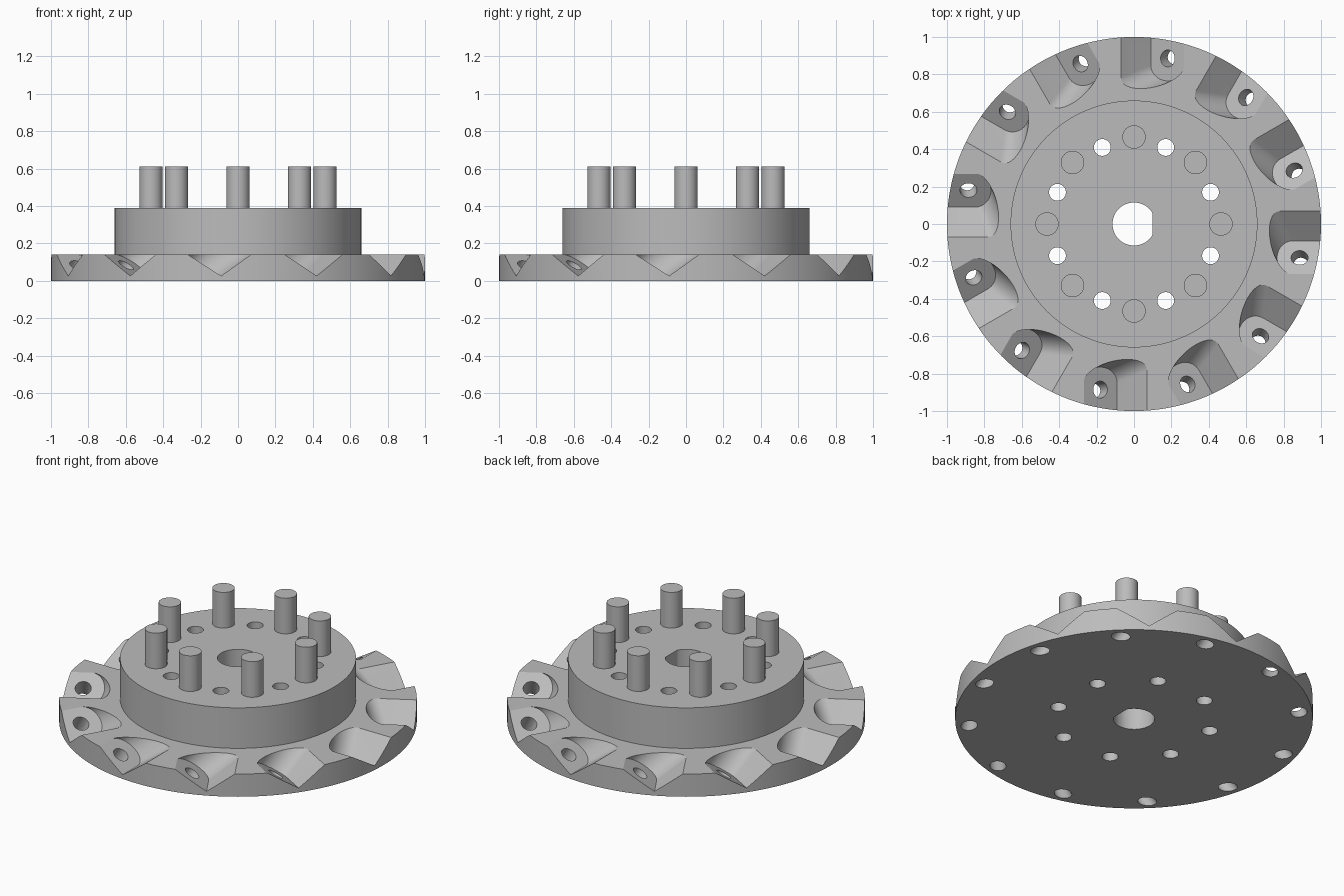
import bpy, bmesh, math
from mathutils import Vector, Matrix

cube = bpy.data.objects.get("Cube")
if cube:
    bpy.data.objects.remove(cube, do_unlink=True)

BASE_TOP, HUB_TOP, PIN_TOP = 0.14, 0.39, 0.61

metal = bpy.data.materials.new("plain grey")
metal.use_nodes = True
grey = (0.5, 0.5, 0.5, 1)
metal.diffuse_color = grey
metal.node_tree.nodes["Principled BSDF"].inputs["Base Color"].default_value = grey


def make(name, bm):
    bmesh.ops.recalc_face_normals(bm, faces=bm.faces)
    mesh = bpy.data.meshes.new(name)
    bm.to_mesh(mesh)
    bm.free()
    mesh.materials.append(metal)
    ob = bpy.data.objects.new(name, mesh)
    bpy.context.collection.objects.link(ob)
    return ob


def rod(bm, start, end, radius, sides=32):
    start, end = Vector(start), Vector(end)
    axis = end - start
    turn = axis.to_track_quat('Z', 'Y').to_matrix().to_4x4()
    bmesh.ops.create_cone(bm, cap_ends=True, segments=sides, radius1=radius, radius2=radius,
                          depth=axis.length, matrix=Matrix.Translation((start + end) / 2) @ turn)


def loft(bm, lower, upper):
    a = [bm.verts.new(p) for p in lower]
    b = [bm.verts.new(p) for p in upper]
    bm.faces.new(a[::-1])
    bm.faces.new(b)
    for i in range(len(a)):
        j = (i + 1) % len(a)
        bm.faces.new((a[i], a[j], b[j], b[i]))


def ring(radius, count, offset=0):
    for k in range(count):
        a = math.radians(offset) + math.tau * k / count
        yield radius * math.cos(a), radius * math.sin(a)


def smooth(ob):
    bpy.ops.object.select_all(action='DESELECT')
    ob.select_set(True)
    bpy.context.view_layer.objects.active = ob
    bpy.ops.object.shade_smooth_by_angle(angle=math.radians(25))


# Stepped body: wide base disc and raised hub, turned from one profile
bm = bmesh.new()
profile = [(0, 0), (1, 0), (1, BASE_TOP), (0.66, BASE_TOP), (0.66, HUB_TOP), (0, HUB_TOP)]
verts = [bm.verts.new((r, 0, z)) for r, z in profile]
edges = [bm.edges.new(pair) for pair in zip(verts, verts[1:])]
bmesh.ops.spin(bm, geom=verts + edges, cent=(0, 0, 0), axis=(0, 0, 1),
               angle=math.tau, steps=144, use_duplicate=False)
bmesh.ops.remove_doubles(bm, verts=bm.verts, dist=1e-4)
body = make("flanged_hub", bm)

# Slanted rim pockets: a round-ended slot on a sloping floor, swept sideways
RIGHT, SLOPE = 0.27, 0.64
SWEEP = Vector((-0.16, -0.07, 0.115)) * 1.2


def floor_point(x, y):
    return Vector((x, y, BASE_TOP + 0.001 - SLOPE * (RIGHT - x)))


slot = [(0.09, 1.25)]
slot += [(0.18 - 0.09 * math.cos(math.pi * i / 24), 0.85 - 0.085 * math.sin(math.pi * i / 24))
         for i in range(25)]
slot += [(RIGHT, 1.25)]
lower = [floor_point(*p) for p in slot]
seat = floor_point(0.18, 0.885)
normal = Vector((-SLOPE, -0.12, 1)).normalized()
pockets, screws = bmesh.new(), bmesh.new()
for k in range(12):
    turn = Matrix.Rotation(math.tau * k / 12, 3, 'Z')
    loft(pockets, [turn @ p for p in lower], [turn @ (p + SWEEP) for p in lower])
    rod(screws, turn @ (seat - normal * 0.17), turn @ (seat + normal * 0.06), 0.045)

# Straight holes through the hub
holes = bmesh.new()
for x, y in ring(0.443, 8, 22.5):
    rod(holes, (x, y, -0.1), (x, y, 0.5), 0.045)

# D-shaped centre bore
bore = bmesh.new()
outline = [(min(x, 0.1), y) for x, y in ring(0.115, 64)]
loft(bore, [(x, y, -0.1) for x, y in outline], [(x, y, 0.5) for x, y in outline])

cutters = [make("pocket_cutter", pockets), make("screw_hole_cutter", screws),
           make("hub_hole_cutter", holes), make("bore_cutter", bore)]
bpy.context.view_layer.objects.active = body
for cutter in cutters:
    cutter.hide_render = True
    mod = body.modifiers.new(cutter.name, 'BOOLEAN')
    mod.operation, mod.solver, mod.object = 'DIFFERENCE', 'EXACT', cutter
    bpy.ops.object.modifier_apply(modifier=mod.name)
    bpy.data.objects.remove(cutter, do_unlink=True)
smooth(body)

# Ring of upright pins
for i, (x, y) in enumerate(ring(0.465, 8)):
    bm = bmesh.new()
    rod(bm, (x, y, HUB_TOP - 0.02), (x, y, PIN_TOP), 0.0625, 40)
    smooth(make(f"pin_{i + 1}", bm))
